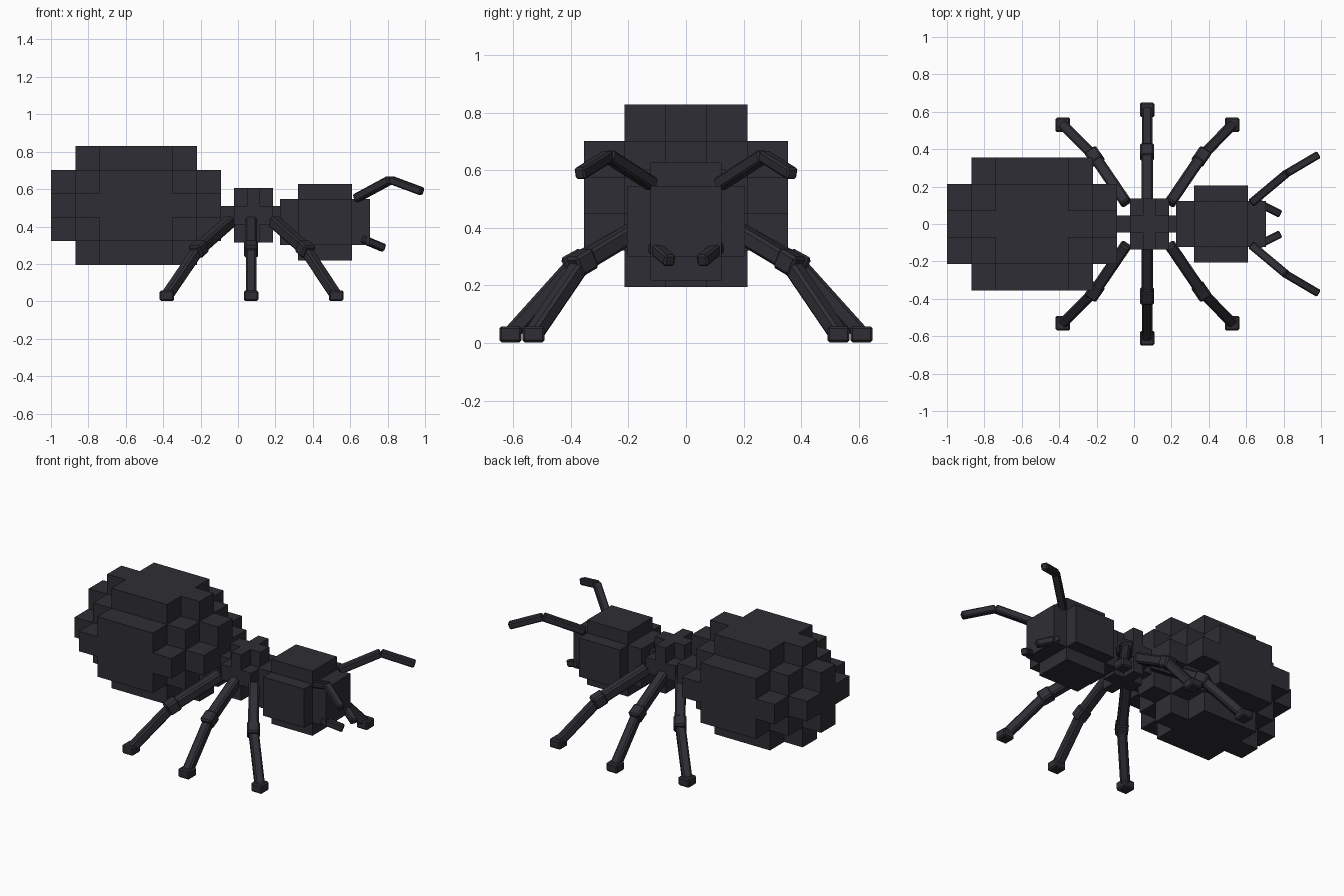
import bpy
import bmesh
from math import radians
from mathutils import Vector, Matrix

if "Cube" in bpy.data.objects:
    bpy.data.objects.remove(bpy.data.objects["Cube"])

shell = bpy.data.materials.new("dark slate shell")
shell.use_nodes = True
colour = (0.027, 0.027, 0.035, 1)
shell.diffuse_color = colour
shell.node_tree.nodes["Principled BSDF"].inputs["Base Color"].default_value = colour


def finish(name, bm):
    bmesh.ops.recalc_face_normals(bm, faces=bm.faces)
    mesh = bpy.data.meshes.new(name)
    bm.to_mesh(mesh)
    bm.free()
    mesh.materials.append(shell)
    obj = bpy.data.objects.new(name, mesh)
    bpy.context.collection.objects.link(obj)
    return obj


def block_body(name, centre, cell, reach, keep):
    """Stepped solid: outer faces of every grid cell accepted by keep."""
    centre, cell = Vector(centre), Vector(cell)
    cells = {(i, j, k)
             for i in range(-reach[0], reach[0] + 1)
             for j in range(-reach[1], reach[1] + 1)
             for k in range(-reach[2], reach[2] + 1)
             if keep(abs(i), abs(j), abs(k))}
    bm = bmesh.new()
    for c in cells:
        for axis in range(3):
            for side in (-1, 1):
                step = [0, 0, 0]
                step[axis] = side
                if tuple(a + b for a, b in zip(c, step)) in cells:
                    continue
                corners = []
                for u, v in ((-1, -1), (1, -1), (1, 1), (-1, 1)):
                    p = Vector(c)
                    p[axis] += side / 2
                    p[(axis + 1) % 3] += u / 2 * side
                    p[(axis + 2) % 3] += v / 2
                    corners.append(bm.verts.new(centre + p * cell))
                bm.faces.new(corners)
    bmesh.ops.remove_doubles(bm, verts=bm.verts, dist=0.001)
    bmesh.ops.dissolve_limit(bm, angle_limit=radians(1),
                             verts=bm.verts, edges=bm.edges)
    return finish(name, bm)


def add_box(bm, matrix, size, bevel):
    """Box with chamfered edges, added to a part."""
    part = bmesh.new()
    bmesh.ops.create_cube(part, size=1, matrix=Matrix.Diagonal((*size, 1)))
    bmesh.ops.bevel(part, geom=part.edges[:], offset=bevel, segments=1,
                    affect='EDGES')
    part.transform(matrix)
    temp = bpy.data.meshes.new("temp")
    part.to_mesh(temp)
    part.free()
    bm.from_mesh(temp)
    bpy.data.meshes.remove(temp)


def add_beam(bm, a, b, width, bevel=0.01):
    a, b = Vector(a), Vector(b)
    d = b - a
    turn = d.to_track_quat('Y', 'Z').to_matrix().to_4x4()
    add_box(bm, Matrix.Translation((a + b) / 2) @ turn,
            (width, d.length, width), bevel)


# Body sections
block_body("abdomen", (-0.545, 0, 0.512), (0.13, 0.142, 0.127), (3, 2, 2),
           lambda i, j, k: max(i - 1, 0) + j + k <= 3)
block_body("thorax", (0.083, 0, 0.46), (0.07, 0.091, 0.097), (2, 1, 1),
           lambda i, j, k: i + j + k <= 2)
block_body("head", (0.465, 0, 0.423), (0.096, 0.082, 0.082), (2, 2, 2),
           lambda i, j, k: (i, j, k).count(2) <= 1)

# Legs: hip, knee and foot on the left side, mirrored to the right
LEGS = {
    "front": ((0.19, 0.11, 0.43), (0.36, 0.36, 0.28), (0.525, 0.53, 0.03)),
    "middle": ((0.07, 0.11, 0.43), (0.07, 0.385, 0.28), (0.07, 0.61, 0.03)),
    "rear": ((-0.04, 0.11, 0.43), (-0.21, 0.36, 0.28), (-0.38, 0.53, 0.03)),
}
ANTENNA = ((0.63, 0.115, 0.55), (0.815, 0.27, 0.65), (0.985, 0.37, 0.587))
MANDIBLE = ((0.66, 0.115, 0.335), (0.78, 0.055, 0.285))

for side, s in (("rear_side", 1), ("front_side", -1)):
    def flip(points):
        return [Vector((x, y * s, z)) for x, y, z in points]

    for place, points in LEGS.items():
        hip, knee, foot = flip(points)
        bm = bmesh.new()
        add_beam(bm, hip, knee, 0.062)
        add_beam(bm, knee, foot, 0.056)
        out = (knee - hip).normalized() * 0.04
        add_beam(bm, knee - out, knee + out, 0.074)
        add_box(bm, Matrix.Translation(foot), (0.078, 0.078, 0.056), 0.008)
        finish(f"{place}_leg_{side}", bm)

    # Bent feeler
    base, elbow, tip = flip(ANTENNA)
    bm = bmesh.new()
    add_beam(bm, base, elbow, 0.045, 0.007)
    add_beam(bm, elbow, tip, 0.042, 0.007)
    finish(f"antenna_{side}", bm)

    # Short jaw
    bm = bmesh.new()
    add_beam(bm, *flip(MANDIBLE), 0.042, 0.007)
    finish(f"mandible_{side}", bm)
